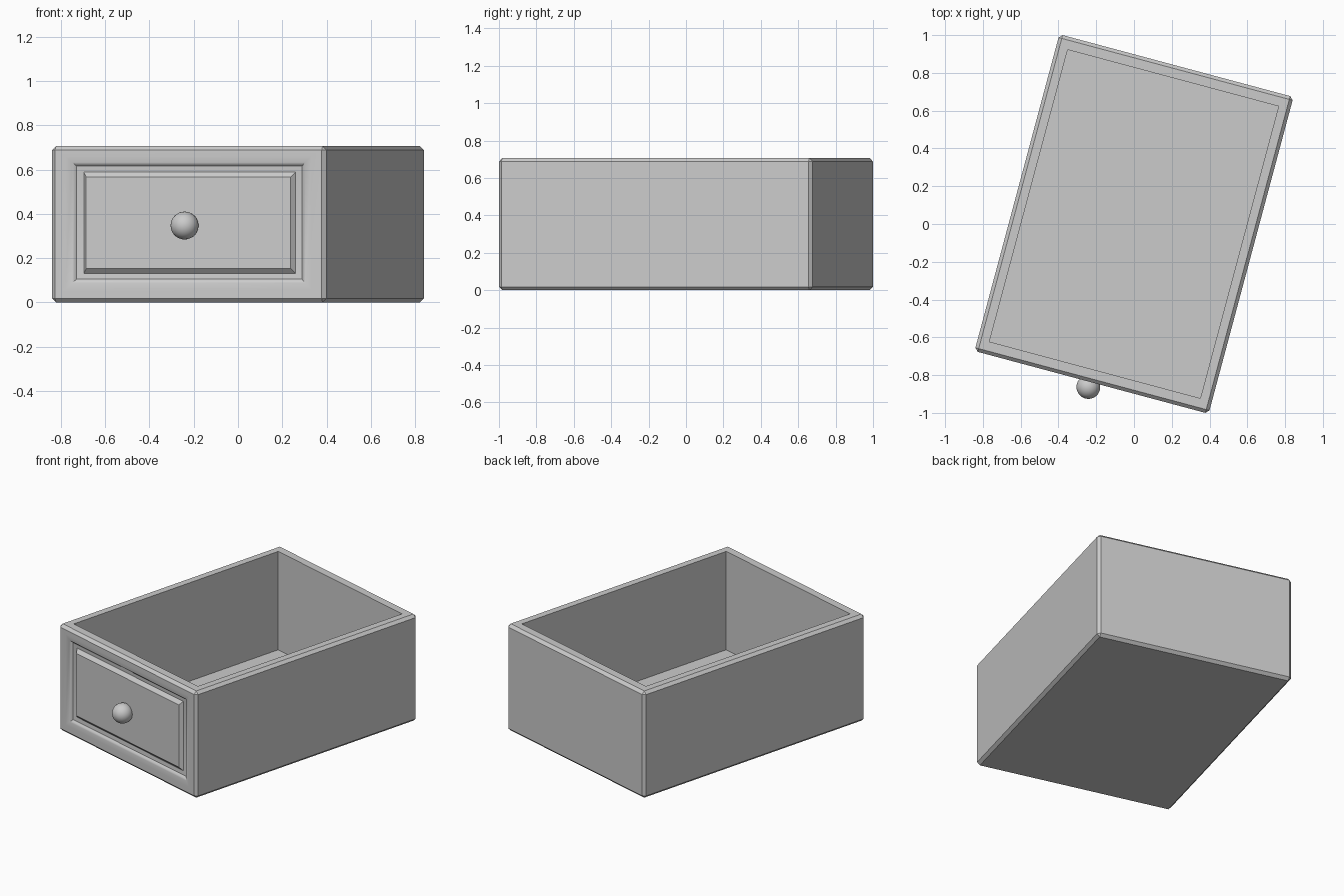
import bpy, bmesh, math
from mathutils import Matrix, Vector

if "Cube" in bpy.data.objects:
    bpy.data.objects.remove(bpy.data.objects["Cube"])

W, D, H = 1.283, 1.736, 0.706      # outer size of the drawer
BEVEL = 0.018
TURN = Matrix.Rotation(math.radians(-15), 4, 'Z')   # drawer is turned on the ground


def finish(bm, name, angle=30):
    bmesh.ops.recalc_face_normals(bm, faces=bm.faces)
    bm.transform(TURN)
    me = bpy.data.meshes.new(name)
    bm.to_mesh(me)
    bm.free()
    ob = bpy.data.objects.new(name, me)
    bpy.context.collection.objects.link(ob)
    bpy.ops.object.select_all(action='DESELECT')
    ob.select_set(True)
    bpy.context.view_layer.objects.active = ob
    bpy.ops.object.shade_smooth_by_angle(angle=math.radians(angle))
    return ob


def face_towards(bm, axis):
    bm.normal_update()
    return max(bm.faces, key=lambda f: (f.normal.dot(axis) > 0.99, f.calc_area()))


def step(bm, face, center, half):
    """Extrude a rectangular face and place its corners on a new rectangle."""
    mid = face.calc_center_median()
    new = bmesh.ops.extrude_discrete_faces(bm, faces=[face])['faces'][0]
    for v in new.verts:
        v.co = Vector([c + (h if o > m else -h)
                       for c, h, o, m in zip(center, half, v.co, mid)])
    return new


# drawer box with chamfered outer edges
bm = bmesh.new()
bmesh.ops.create_cube(bm, size=1, matrix=Matrix.Translation((0, 0, H / 2))
                      @ Matrix.Diagonal((W, D, H, 1)))
bmesh.ops.bevel(bm, geom=bm.edges[:], offset=BEVEL, segments=1, affect='EDGES')

# open cavity: rim, then down to the floor
f = face_towards(bm, Vector((0, 0, 1)))
for z in (H, 0.055):
    f = step(bm, f, (0, 0, z), (0.578, 0.80, 0))

# front: coved groove around a raised centre panel (half width, half height, depth)
f = face_towards(bm, Vector((0, -1, 0)))
for hx, hz, depth in [(0.575, 0.300, 0), (0.545, 0.272, 0.005), (0.535, 0.263, 0.011),
                      (0.527, 0.255, 0.020), (0.495, 0.229, 0.024), (0.478, 0.206, 0.003)]:
    f = step(bm, f, (0, -D / 2 + depth, 0.36), (hx, 0, hz))
finish(bm, "drawer_box")

# round knob, sunk into the panel
bm = bmesh.new()
bmesh.ops.create_uvsphere(bm, u_segments=32, v_segments=16, radius=0.063,
                          matrix=Matrix.Translation((-0.01, -0.896, 0.347))
                          @ Matrix.Rotation(math.radians(90), 4, 'X'))
finish(bm, "knob", 40)
